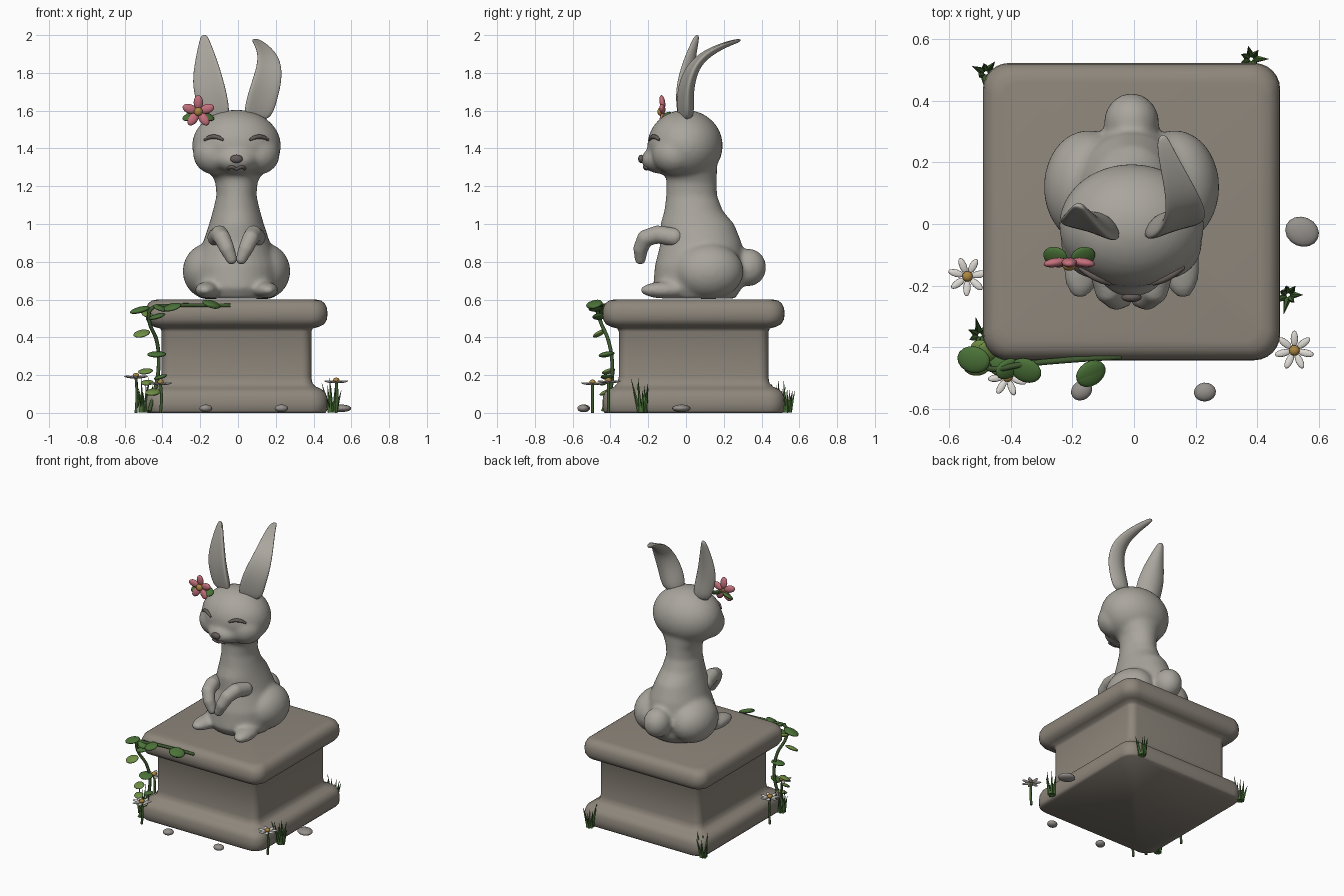
import bpy, bmesh, math, random
from mathutils import Vector, Matrix, Euler

if "Cube" in bpy.data.objects:
    bpy.data.objects.remove(bpy.data.objects["Cube"])

random.seed(4)
CX = -0.008  # the statue sits a touch left of centre


def material(name, rgb):
    m = bpy.data.materials.new(name)
    m.diffuse_color = (*rgb, 1)
    m.use_nodes = True
    m.node_tree.nodes["Principled BSDF"].inputs["Base Color"].default_value = m.diffuse_color
    return m


STONE = material("stone", (0.40, 0.38, 0.34))
BASE = material("plinth_stone", (0.27, 0.24, 0.20))
DARK = material("dark_stone", (0.13, 0.11, 0.10))
LEAF = material("leaf", (0.07, 0.17, 0.04))
LIGHT = material("light_leaf", (0.16, 0.27, 0.06))
STEM = material("stem", (0.05, 0.10, 0.03))
PINK = material("pink", (0.55, 0.16, 0.20))
WHITE = material("white", (0.75, 0.72, 0.68))
GOLD = material("gold", (0.42, 0.24, 0.05))
PEBBLE = material("pebble_grey", (0.30, 0.28, 0.26))


def finish(name, bm, mat, angle=None):
    me = bpy.data.meshes.new(name)
    bmesh.ops.recalc_face_normals(bm, faces=bm.faces)
    bm.to_mesh(me)
    bm.free()
    me.materials.append(mat)
    me.polygons.foreach_set("use_smooth", [True] * len(me.polygons))
    if angle:
        me.set_sharp_from_angle(angle=math.radians(angle))
    ob = bpy.data.objects.new(name, me)
    bpy.context.collection.objects.link(ob)
    return ob


def blob(bm, loc, size, rot=(0, 0, 0), seg=16):
    m = Matrix.LocRotScale(Vector(loc), Euler(rot), Vector(size))
    bmesh.ops.create_uvsphere(bm, u_segments=seg, v_segments=seg // 2 + 2, radius=1, matrix=m)


def loft(bm, rings):
    vs = [[bm.verts.new(p) for p in r] for r in rings]
    n = len(vs[0])
    for a, b in zip(vs, vs[1:]):
        for i in range(n):
            bm.faces.new((a[i], a[(i + 1) % n], b[(i + 1) % n], b[i]))
    bm.faces.new(vs[0][::-1])
    bm.faces.new(vs[-1])


def fuse(ob, voxel, smooth):
    r = ob.modifiers.new("fuse", 'REMESH')
    r.mode, r.voxel_size, r.use_smooth_shade = 'VOXEL', voxel, True
    s = ob.modifiers.new("soften", 'SMOOTH')
    s.factor, s.iterations = 0.5, smooth


def tube(name, pts, radius, mat, radii=None):
    cu = bpy.data.curves.new(name, 'CURVE')
    cu.dimensions, cu.bevel_depth, cu.bevel_resolution = '3D', radius, 3
    cu.use_fill_caps, cu.resolution_u = True, 6
    sp = cu.splines.new('BEZIER')
    sp.bezier_points.add(len(pts) - 1)
    for i, (b, p) in enumerate(zip(sp.bezier_points, pts)):
        b.co, b.radius = p, radii[i] if radii else 1
        b.handle_left_type = b.handle_right_type = 'AUTO'
    tmp = bpy.data.objects.new(name + "_path", cu)
    bpy.context.collection.objects.link(tmp)
    bm = bmesh.new()
    me = bpy.data.meshes.new_from_object(tmp.evaluated_get(bpy.context.evaluated_depsgraph_get()))
    bm.from_mesh(me)
    bpy.data.objects.remove(tmp)
    return finish(name, bm, mat, 60)


# plinth: rounded-square rings swept up a moulded profile
def square(h, z, r):
    out = []
    for q in range(4):
        for k in range(7):
            a = math.pi / 2 * (q + k / 6)
            sx, sy = ((1, 1), (-1, 1), (-1, -1), (1, -1))[q]
            out.append((CX + sx * (h - r) + r * math.cos(a), 0.04 + sy * (h - r) + r * math.sin(a), z))
    return out


profile = [(.47, 0), (.48, .012), (.482, .05), (.48, .085), (.468, .112), (.445, .128), (.418, .14),
           (.402, .158), (.396, .19), (.396, .43), (.404, .447), (.435, .455), (.464, .47), (.479, .495),
           (.482, .525), (.479, .555), (.467, .58), (.447, .595), (.42, .6)]
bm = bmesh.new()
loft(bm, [square(h, z, 0.05 + (h - .396) * 0.4) for h, z in profile])
finish("plinth", bm, BASE, 50)

# rabbit body, head, haunches, feet and tail fused into one stone surface
bm = bmesh.new()
body = [(.605, .06, .19, .20), (.66, .06, .225, .235), (.78, .075, .225, .24), (.90, .08, .178, .215),
        (1.0, .06, .145, .195), (1.07, .04, .125, .155), (1.15, .03, .106, .135), (1.22, .03, .112, .133),
        (1.3, .025, .15, .14), (1.4, .02, .1, .1)]
loft(bm, [[(CX + rx * math.cos(t * math.tau / 32), cy + ry * math.sin(t * math.tau / 32), z)
           for t in range(32)] for z, cy, rx, ry in body])
blob(bm, (CX, -.005, 1.415), (.236, .2, .19), seg=32)
blob(bm, (CX, -.125, 1.34), (.12, .113, .075), seg=24)
blob(bm, (CX, .33, .77), (.09, .095, .1), seg=24)
for s in (-1, 1):
    blob(bm, (CX + s * .11, -.06, 1.37), (.12, .12, .11), seg=24)
    blob(bm, (CX + s * .14, .12, .75), (.145, .185, .15), seg=32)
    blob(bm, (CX + s * .155, -.11, .65), (.065, .135, .045), (0, 0, s * .12), seg=24)
rabbit = finish("rabbit_body", bm, STONE)
fuse(rabbit, .013, 8)

# folded front paws
for s, side in ((-1, "left"), (1, "right")):
    path = [Vector((CX + s * x, y, z)) for x, y, z in
            ((.105, -.06, .93), (.09, -.15, .945), (.075, -.215, .925), (.05, -.24, .87), (.026, -.242, .815))]
    rad = (.05, .048, .045, .04, .03)
    bm = bmesh.new()
    for i in range(4):
        for k in range(5):
            f = k / 4
            r = rad[i] * (1 - f) + rad[i + 1] * f
            blob(bm, path[i].lerp(path[i + 1], f), (r, r, r))
    fuse(finish(side + "_front_paw", bm, STONE), .008, 6)


# cupped ears, the right one curling backwards
def ear(name, across, stations):
    across = Vector(across).normalized()
    cs = [Vector(s[:3]) for s in stations]
    rings = []
    for i, (x, y, z, w, th) in enumerate(stations):
        t = (cs[min(i + 1, len(cs) - 1)] - cs[max(i - 1, 0)]).normalized()
        n = across.cross(t).normalized()
        rings.append([cs[i] + across * w * math.cos(a) + n * (th * math.sin(a) + .3 * w * (math.cos(a) ** 2 - .5))
                      for a in (math.tau * k / 16 for k in range(16))])
    bm = bmesh.new()
    loft(bm, rings)
    ob = finish(name, bm, STONE)
    ob.modifiers.new("round", 'SUBSURF').levels = 2
    ob.modifiers["round"].render_levels = 2


ear("left_ear", (.95, -.3, 0), [(-.11, 0, 1.54, .08, .035), (-.135, -.01, 1.66, .092, .034),
    (-.155, -.005, 1.75, .09, .03), (-.165, .015, 1.86, .064, .024), (-.175, .045, 1.96, .032, .016),
    (-.178, .06, 2.003, .016, .01)])
ear("right_ear", (.95, .3, 0), [(.095, 0, 1.54, .08, .035), (.122, -.008, 1.66, .088, .034),
    (.152, .005, 1.76, .084, .03), (.166, .05, 1.86, .064, .024), (.138, .14, 1.925, .044, .018),
    (.1, .24, 1.965, .027, .013), (.09, .29, 1.975, .015, .009)])

# face details laid onto the head surface
bpy.context.view_layer.update()
solid = rabbit.evaluated_get(bpy.context.evaluated_depsgraph_get())


def on_face(x, z):
    hit, p, _, _ = solid.ray_cast(Vector((CX + x, -1, z)), Vector((0, 1, 0)))
    return Vector((CX + x, (p.y if hit else -.18) - .003, z))


for s, side in ((-1, "left"), (1, "right")):
    tube(side + "_closed_eye", [on_face(s * .12 + d, 1.462 - 7 * d * d) for d in (-.05, -.025, 0, .025, .05)],
         .012, DARK, (.5, .9, 1, .9, .5))
tube("mouth", [on_face(x, z) for x, z in ((-.045, 1.292), (-.025, 1.303), (0, 1.292), (.025, 1.303), (.045, 1.292))],
     .009, DARK)
bm = bmesh.new()
blob(bm, on_face(0, 1.345), (.033, .016, .022))
finish("nose", bm, DARK)


# flowers: petals spread around an axis
def flower(name, loc, face, count, reach, petal, mat, heart):
    bm = bmesh.new()
    base = Matrix.Translation(loc) @ Euler(face).to_matrix().to_4x4()
    for k in range(count):
        m = base @ Matrix.Rotation(math.tau * k / count + math.pi / 2, 4, 'Z') @ Matrix.Translation((reach, 0, 0))
        bmesh.ops.create_uvsphere(bm, u_segments=12, v_segments=8, radius=1,
                                  matrix=m @ Matrix.Rotation(-.15, 4, 'Y') @ Matrix.Diagonal((*petal, 1)))
    finish(name + "_petals", bm, mat)
    bm = bmesh.new()
    blob(bm, base @ Vector((0, 0, .008)), (heart, heart, heart * .8), face)
    finish(name + "_centre", bm, GOLD)


flower("ear_flower", (-.21, -.125, 1.595), (math.pi / 2, 0, 0), 5, .048, (.04, .025, .015), PINK, .023)
bm = bmesh.new()
for s in (-1, 1):
    blob(bm, (-.21 + s * .045, -.105, 1.57), (.042, .035, .012), (.5, s * .4, 0))
finish("ear_flower_leaves", bm, LEAF)
for i, (x, y, z) in enumerate(((.52, -.41, .165), (-.54, -.17, .19), (-.41, -.495, .155))):
    flower(f"daisy_{i}", (x, y, z), (0, 0, i * .4), 7, .038, (.027, .012, .006), WHITE, .017)
    tube(f"daisy_stem_{i}", [(x, y, 0), (x + .005, y, z / 2), (x, y, z)], .008, STEM)

# climbing vine and its leaves
tube("vine_stem", [(-.47, -.44, .01), (-.44, -.4, .12), (-.42, -.39, .25), (-.43, -.41, .38), (-.47, -.455, .49),
                   (-.46, -.47, .55), (-.36, -.455, .567), (-.2, -.44, .57), (-.04, -.43, .568)], .01, STEM)
leaves = [(-.52, -.44, .545, .055), (-.47, -.41, .52, .045), (-.43, -.46, .51, .045), (-.35, -.475, .56, .052),
          (-.14, -.485, .575, .052), (-.51, -.46, .42, .045), (-.43, -.42, .31, .052), (-.49, -.41, .22, .042),
          (-.41, -.42, .19, .038), (-.45, -.42, .11, .045), (-.41, -.47, .555, .042), (-.48, -.43, .16, .035)]
for mat, label, pick in ((LEAF, "vine_leaves", leaves[0::2] + leaves[3:5:1]), (LIGHT, "vine_light_leaves", leaves[5::2] + leaves[1:2])):
    bm = bmesh.new()
    for x, y, z, r in pick:
        blob(bm, (x, y, z), (r, r * .8, r * .28), (random.uniform(.1, .5), random.uniform(-.3, .3), random.uniform(-.8, .8)))
    finish(label, bm, mat)

# grass tufts at the foot of the plinth
for i, (x, y) in enumerate(((-.48, .49), (.38, .535), (.5, -.23), (-.5, -.36))):
    bm = bmesh.new()
    for k in range(7):
        h, lean, a = random.uniform(.1, .19), random.uniform(.08, .32), math.tau * k / 7
        m = (Matrix.Translation((x + .015 * math.cos(a), y + .015 * math.sin(a), 0)) @ Matrix.Rotation(a, 4, 'Z')
             @ Matrix.Rotation(lean, 4, 'Y') @ Matrix.Translation((0, 0, h / 2 + .004)))
        bmesh.ops.create_cone(bm, cap_ends=True, segments=5, radius1=.012, radius2=.0005, depth=h, matrix=m)
    finish(f"grass_tuft_{i}", bm, LEAF, 40)

# pebbles
for i, (x, y, r) in enumerate(((.545, -.025, .056), (.23, -.545, .036), (-.17, -.54, .036))):
    bm = bmesh.new()
    blob(bm, (x, y, .024), (r, r * .85, .02), (0, 0, -.4 + i * .5))
    finish(f"pebble_{i}", bm, PEBBLE)
